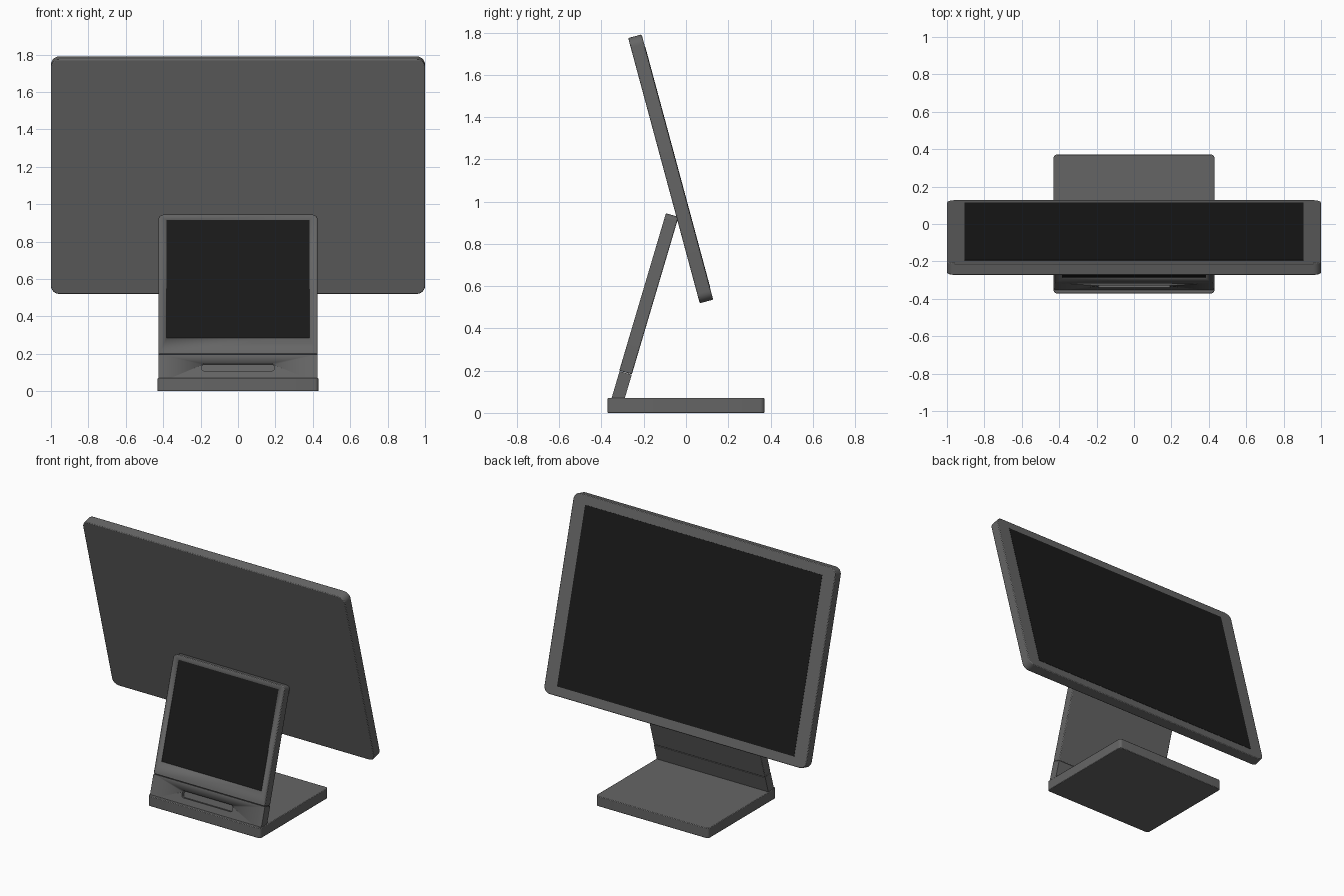
import bpy, bmesh
from math import radians, sin, cos, pi
from mathutils import Matrix

if "Cube" in bpy.data.objects:
    bpy.data.objects.remove(bpy.data.objects["Cube"])


def material(name, value):
    m = bpy.data.materials.new(name)
    m.diffuse_color = (value, value, value, 1)
    m.use_nodes = True
    m.node_tree.nodes["Principled BSDF"].inputs["Base Color"].default_value = m.diffuse_color
    return m


body = material("body_grey", 0.13)
black = material("screen_black", 0.01)


def slab(name, w, z0, z1, y0, y1, radii, frame, mat, bevel=0.0):
    """Rounded rectangle in XZ (radii = bottom, top), extruded from y0 to y1."""
    rb, rt = radii
    corners = [(1, z0, rb, -90), (1, z1, rt, 0), (-1, z1, rt, 90), (-1, z0, rb, 180)]
    bm = bmesh.new()
    ring = []
    for sx, z, r, start in corners:
        cx, cz = sx * (w / 2 - r), z + (r if z == z0 else -r)
        n = 6 if r else 0
        for i in range(n + 1):
            a = radians(start) + (i / n * pi / 2 if n else 0)
            ring.append(bm.verts.new((cx + r * cos(a), y0, cz + r * sin(a))))
    face = bm.faces.new(ring)
    new = bmesh.ops.extrude_face_region(bm, geom=[face])["geom"]
    bmesh.ops.translate(bm, vec=(0, y1 - y0, 0),
                        verts=[v for v in new if isinstance(v, bmesh.types.BMVert)])
    bmesh.ops.recalc_face_normals(bm, faces=bm.faces)
    me = bpy.data.meshes.new(name)
    bm.to_mesh(me)
    bm.free()
    ob = bpy.data.objects.new(name, me)
    bpy.context.collection.objects.link(ob)
    ob.matrix_world = frame
    me.materials.append(mat)
    bpy.ops.object.select_all(action='DESELECT')
    bpy.context.view_layer.objects.active = ob
    ob.select_set(True)
    bpy.ops.object.shade_smooth_by_angle(angle=radians(30))
    if bevel:
        b = ob.modifiers.new("soft_edges", 'BEVEL')
        b.width, b.segments, b.limit_method = bevel, 2, 'ANGLE'
        b.angle_limit = radians(40)
    return ob


def cut(target, cutter):
    cutter.hide_render = True
    cutter.hide_set(True)
    m = target.modifiers.new("recess", 'BOOLEAN')
    m.operation, m.solver, m.object = 'DIFFERENCE', 'EXACT', cutter


def tilted(y, z, degrees):
    return Matrix.Translation((0, y, z)) @ Matrix.Rotation(radians(degrees), 4, 'X')


# Flat base plate (slab laid down)
flat = Matrix.Rotation(radians(90), 4, 'X')
slab("base", 0.86, -0.372, 0.372, 0, 0.07, (0.02, 0.02),
     Matrix.Rotation(radians(-90), 4, 'X') @ Matrix.Scale(-1, 4, (0, 1, 0)), body, 0.004)

# Leaning stand: origin at the top of its front face
stand = tilted(-0.095, 0.945, -16.5)
foot = slab("stand_foot", 0.85, -0.94, -0.779, 0.002, 0.062, (0, 0), stand, body)
slot = slab("slot_cutter", 0.385, -0.872, -0.828, -0.02, 0.025, (0.012, 0.012), stand, body)
cut(foot, slot)
housing = slab("customer_display_housing", 0.85, -0.777, 0, 0, 0.062, (0, 0.025), stand, body, 0.005)
recess = slab("display_cutter", 0.764, -0.688, -0.03, -0.02, 0.006, (0, 0), stand, body)
cut(housing, recess)
slab("customer_display", 0.764, -0.688, -0.03, 0.004, 0.02, (0, 0), stand, black)

# Large main screen, facing back and tilted upwards
panel = tilted(-0.0725, 1.155, 15.1)
slab("main_panel", 2.0, -0.65, 0.65, -0.033, 0.033, (0.045, 0.045), panel, body, 0.005)
slab("main_display", 1.81, -0.588, 0.588, 0.02, 0.0345, (0, 0), panel, black)
